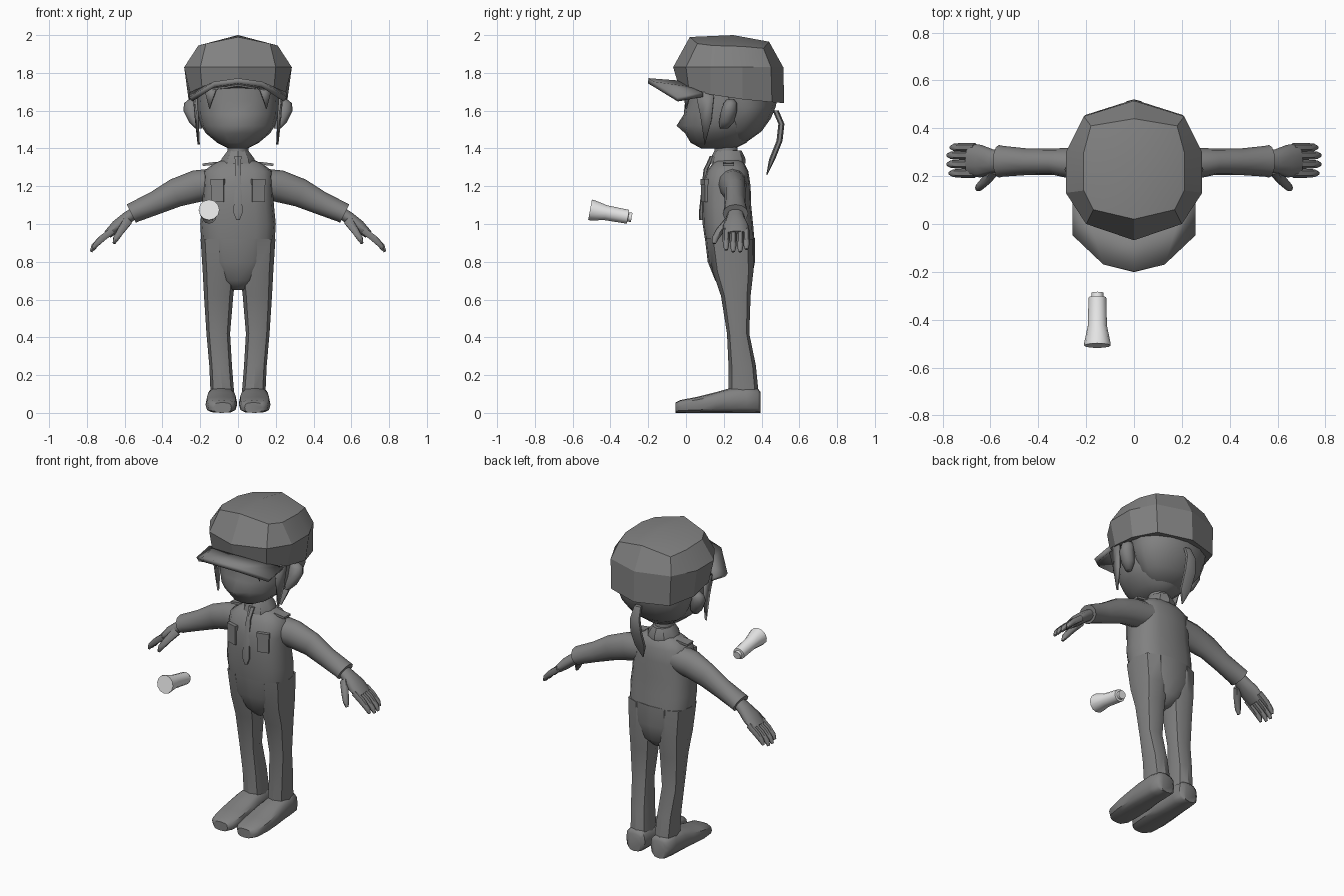
import bpy, bmesh, math
from mathutils import Vector, Matrix


def material(name, value):
    m = bpy.data.materials.new(name)
    m.diffuse_color = (value, value, value, 1)
    return m


GREY = material("dark grey", 0.22)
WHITE = material("off white", 0.8)


def finish(name, bm, mat=GREY, mirror=False, angle=35, thick=0):
    bmesh.ops.recalc_face_normals(bm, faces=bm.faces)
    me = bpy.data.meshes.new(name)
    bm.to_mesh(me)
    bm.free()
    me.materials.append(mat)
    ob = bpy.data.objects.new(name, me)
    bpy.context.collection.objects.link(ob)
    bpy.ops.object.select_all(action='DESELECT')
    ob.select_set(True)
    bpy.context.view_layer.objects.active = ob
    bpy.ops.object.shade_smooth_by_angle(angle=math.radians(angle))
    if thick:
        s = ob.modifiers.new("thickness", 'SOLIDIFY')
        s.thickness, s.offset = thick, 0
    if mirror:
        m = ob.modifiers.new("mirror", 'MIRROR')
        m.use_mirror_merge = False
    return ob


def skin(bm, rings, caps=True):
    rows = [[bm.verts.new(p) for p in r] for r in rings]
    n = len(rows[0])
    for a, b in zip(rows, rows[1:]):
        for i in range(n):
            bm.faces.new((a[i], a[(i + 1) % n], b[(i + 1) % n], b[i]))
    if caps:
        bm.faces.new(rows[0])
        bm.faces.new(rows[-1])
    return rows


def oval(c, u, v, n, p):
    """Superellipse ring around c; the first point lies along -v."""
    out = []
    for i in range(n):
        t = 2 * math.pi * i / n - math.pi / 2
        a, b = math.cos(t), math.sin(t)
        f = lambda k: math.copysign(abs(k) ** (2 / p), k) if abs(k) > 1e-6 else 0
        out.append(Vector(c) + Vector(u) * f(a) + Vector(v) * f(b))
    return out


def column(name, rows, n=12, p=2.0, **kw):
    """Upright loft; rows are (z, x0, x1, y0, y1)."""
    bm = bmesh.new()
    skin(bm, [oval(((a + b) / 2, (c + d) / 2, z), ((b - a) / 2, 0, 0),
                   (0, (d - c) / 2, 0), n, p) for z, a, b, c, d in rows])
    return finish(name, bm, **kw)


def limb(name, rows, n=10, **kw):
    """Loft along a path; rows are (x, y, z, half height, half depth)."""
    bm = bmesh.new()
    pts = [Vector(r[:3]) for r in rows]
    rings = []
    for i, r in enumerate(rows):
        d = (pts[min(i + 1, len(pts) - 1)] - pts[max(i - 1, 0)]).normalized()
        u = d.cross(Vector((0, 1, 0))).normalized()
        rings.append(oval(pts[i], u * r[3], u.cross(d) * r[4], n, 2))
    skin(bm, rings)
    return finish(name, bm, mirror=True, **kw)


def block(name, size, loc, rot=(0, 0, 0), **kw):
    bm = bmesh.new()
    bmesh.ops.create_cube(bm, size=1)
    mat = Matrix.Translation(loc)
    for a, ax in zip(rot, 'XYZ'):
        mat = mat @ Matrix.Rotation(a, 4, ax)
    bmesh.ops.transform(bm, matrix=mat @ Matrix.Diagonal((*size, 1)), verts=bm.verts)
    return finish(name, bm, **kw)


def blade(name, pts, thick=0.012, **kw):
    bm = bmesh.new()
    bm.faces.new([bm.verts.new(p) for p in pts])
    return finish(name, bm, thick=thick, **kw)


def both(half):
    return half + [(-x, y, z) for x, y, z in half[-2:0:-1]]


# cap crown: faceted rings with a low ridge on top
bm = bmesh.new()
low = both([(0, -.04, 1.735), (.19, .015, 1.715), (.25, .13, 1.685),
            (.262, .3, 1.66), (.205, .455, 1.645), (0, .52, 1.64)])
mid = both([(0, -.068, 1.83), (.2, 0, 1.83), (.285, .13, 1.83),
            (.285, .3, 1.83), (.21, .45, 1.83), (0, .515, 1.83)])
top = both([(0, .02, 1.99), (.17, .06, 1.955), (.21, .14, 1.945),
            (.21, .3, 1.94), (.18, .41, 1.93), (0, .44, 1.965)])
rows = skin(bm, [low, mid, top], caps=False)
peak = bm.verts.new((0, .25, 2.0))
for i in range(10):
    bm.faces.new((rows[2][i], rows[2][(i + 1) % 10], peak))
bm.faces.new(rows[0])
finish("cap_crown", bm, angle=25)

# cap brim
bm = bmesh.new()
outer = [(-.25, -.045, 1.66), (-.125, -.17, 1.74), (0, -.2, 1.758),
         (.125, -.17, 1.74), (.25, -.045, 1.66)]
inner = [(-.25, .09, 1.685), (-.18, .02, 1.715), (0, -.03, 1.745),
         (.18, .02, 1.715), (.25, .09, 1.685)]
a, b = ([bm.verts.new(p) for p in r] for r in (outer, inner))
for i in range(4):
    bm.faces.new((a[i], a[i + 1], b[i + 1], b[i]))
finish("cap_brim", bm, thick=.028)

# head with a pointed nose
head = column("head", [(1.40, -.05, .05, .08, .26), (1.43, -.11, .11, .025, .32),
                       (1.48, -.17, .17, -.005, .36), (1.52, -.195, .195, -.015, .38),
                       (1.58, -.212, .212, -.012, .4), (1.65, -.215, .215, -.005, .4),
                       (1.74, -.21, .21, 0, .4)], n=16, p=2.2, angle=60)
for v in head.data.vertices:
    if abs(v.co.x) < .001 and v.co.y < .05 and abs(v.co.z - 1.52) < .01:
        v.co.y = -.05
column("neck", [(1.31, -.06, .06, .15, .28), (1.44, -.052, .052, .15, .27)])
column("ear", [(1.505, .19, .225, .18, .22), (1.54, .19, .26, .175, .255),
               (1.60, .2, .29, .185, .27), (1.64, .2, .285, .2, .27),
               (1.66, .21, .26, .215, .255)], n=8, mirror=True, angle=60)

# hair: back cap, side locks, fringe points and ponytail
column("back_hair", [(1.44, -.09, .09, .2, .33), (1.49, -.165, .165, .18, .4),
                     (1.56, -.215, .215, .16, .45), (1.62, -.235, .235, .14, .475),
                     (1.70, -.24, .24, .1, .49)], n=14, angle=50)
blade("side_lock", [(.225, .05, 1.70), (.235, .15, 1.70), (.222, .135, 1.55),
                    (.208, .10, 1.42), (.215, .075, 1.58)], mirror=True)
blade("fringe_point", [(.11, -.005, 1.73), (.18, .03, 1.73), (.15, .0, 1.61)], mirror=True)
bm = bmesh.new()
tail = [(1.60, .475, .025), (1.53, .505, .035), (1.44, .495, .042),
        (1.34, .455, .038), (1.26, .428, .004)]
skin(bm, [oval((0, y, z), (w, 0, 0), (0, .016 if w > .01 else .003, 0), 6, 2)
          for z, y, w in tail])
finish("ponytail", bm, angle=50)

# torso, hips and trouser legs
column("shirt", [(.92, -.195, .195, .1, .362), (1.0, -.2, .2, .088, .355),
                 (1.1, -.19, .19, .085, .345), (1.2, -.185, .185, .085, .342),
                 (1.28, -.18, .18, .11, .33), (1.32, -.13, .13, .14, .31),
                 (1.345, -.07, .07, .165, .285)], n=16, p=2.6, angle=55)
column("hips", [(.65, -.03, .03, .2, .3), (.7, -.1, .1, .155, .345),
                (.8, -.17, .17, .115, .365), (.925, -.193, .193, .1, .365)],
       n=16, p=2.4, angle=55)
column("trouser_leg", [(.10, .02, .145, .225, .385), (.25, .032, .152, .225, .37),
                       (.42, .042, .167, .217, .335), (.62, .025, .18, .185, .342),
                       (.75, .01, .187, .14, .357), (.92, .005, .198, .115, .355)],
       n=8, p=2.5, mirror=True, angle=40)

# shoes
bm = bmesh.new()
shoe = [(-.055, .035, .13, .055), (-.03, .012, .16, .068), (.06, .005, .172, .085),
        (.16, .005, .17, .11), (.23, .012, .165, .13), (.32, .015, .16, .14),
        (.38, .02, .15, .13), (.395, .04, .13, .11)]
skin(bm, [oval(((a + b) / 2, y, h / 2), ((b - a) / 2, 0, 0), (0, 0, h / 2), 12, 3)
          for y, a, b, h in shoe])
finish("shoe", bm, mirror=True, angle=45)

# sleeves with a flared cuff
limb("sleeve", [(.12, .245, 1.215, .08, .08), (.22, .25, 1.2, .085, .07),
                (.33, .26, 1.165, .076, .056), (.44, .26, 1.11, .062, .055),
                (.545, .262, 1.065, .055, .064), (.565, .262, 1.055, .054, .068)],
     n=12, angle=50)

# hands
limb("palm", [(.54, .262, 1.065, .032, .04), (.59, .262, 1.03, .034, .05),
              (.64, .263, .99, .034, .068), (.69, .265, .945, .024, .068)], angle=60)
for i, (y, s) in enumerate([(.212, .92), (.25, 1.0), (.287, 1.0), (.32, .88)]):
    limb("finger_%d" % (i + 1), [(.665, y, .965, .02, .019),
                                 (.66 + .065 * s, y, .965 - .045 * s, .02, .019),
                                 (.66 + .105 * s, y, .965 - .085 * s, .016, .016),
                                 (.66 + .118 * s, y, .965 - .112 * s, .008, .009)],
         n=6, angle=60)
limb("thumb", [(.585, .225, 1.015, .028, .025), (.62, .18, .965, .022, .022),
               (.645, .155, .925, .018, .018), (.657, .148, .897, .008, .01)],
     n=6, angle=60)

# collar, tie, chest pockets and shoulder straps
column("collar", [(1.32, -.098, .098, .125, .315), (1.345, -.092, .092, .13, .315),
                  (1.388, -.058, .058, .15, .295)], n=10, angle=30)
bm = bmesh.new()
skin(bm, [oval((0, y, z), (w, 0, 0), (0, .012, 0), 6, 2) for z, y, w in
          [(1.36, .138, .022), (1.315, .118, .016), (1.29, .105, .016),
           (1.06, .08, .028), (1.02, .082, .01)]])
finish("tie", bm)
block("pocket", (.07, .018, .115), (.108, .099, 1.175), (0, 0, .28), mirror=True)
block("pocket_flap", (.074, .022, .03), (.108, .098, 1.222), (0, 0, .28), mirror=True)
block("shoulder_strap", (.075, .06, .014), (.15, .225, 1.318), (0, .12, 0), mirror=True)

# floating torch
bm = bmesh.new()
slope = Vector((0, .98, -.18))
start = Vector((-.153, -.508, 1.075))
side = Vector((0, .18, .98))
skin(bm, [oval(start + slope * d, (r, 0, 0), side * r, 12, 2) for d, r in
          [(0, .055), (.012, .055), (.085, .04), (.205, .037), (.207, .025), (.225, .025)]])
finish("torch", bm, mat=WHITE)
